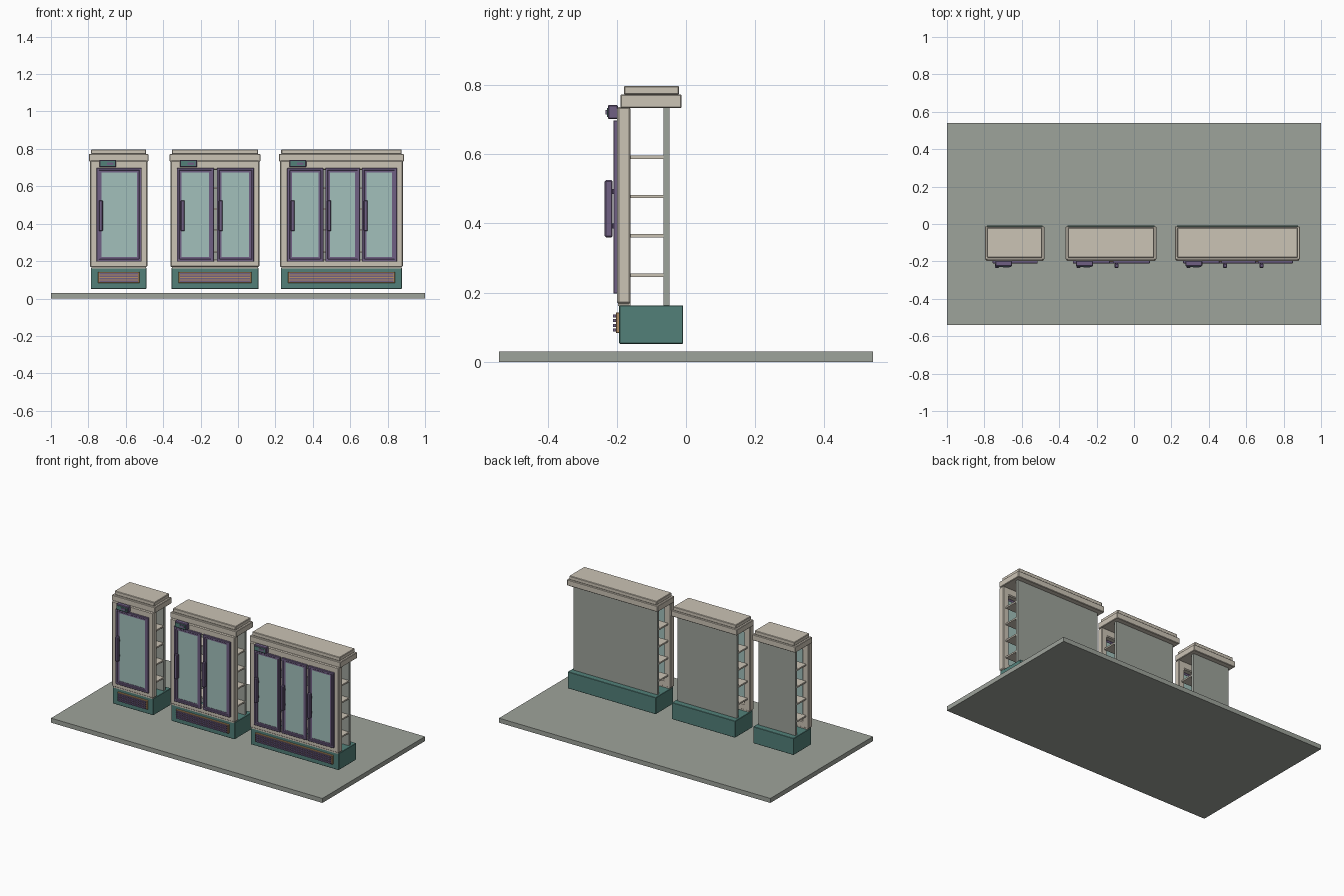
import bpy, bmesh

if "Cube" in bpy.data.objects:
    bpy.data.objects.remove(bpy.data.objects["Cube"])


def material(name, r, g, b):
    m = bpy.data.materials.new(name)
    lin = [((c / 255 + 0.055) / 1.055) ** 2.4 for c in (r, g, b)]
    m.diffuse_color = (*lin, 1)
    m.use_nodes = True
    m.node_tree.nodes["Principled BSDF"].inputs["Base Color"].default_value = m.diffuse_color
    return m


GREY = material("warm grey", 158, 163, 155)
CREAM = material("cream", 203, 195, 181)
TEAL = material("teal", 82, 128, 121)
PURPLE = material("purple", 112, 96, 132)
GLASS = material("pale glass", 162, 192, 187)
TAN = material("tan", 182, 142, 98)


def finish(name, bm, mat, bevel):
    bmesh.ops.recalc_face_normals(bm, faces=bm.faces)
    mesh = bpy.data.meshes.new(name)
    bm.to_mesh(mesh)
    bm.free()
    mesh.materials.append(mat)
    obj = bpy.data.objects.new(name, mesh)
    bpy.context.collection.objects.link(obj)
    if bevel:
        mod = obj.modifiers.new("edge", "BEVEL")
        mod.width = bevel
        mod.segments = 1
    return obj


def box(name, mat, x, y, z, bevel=0.0):
    """Box from (min, max) pairs."""
    bm = bmesh.new()
    bmesh.ops.create_cube(bm, size=1)
    for v in bm.verts:
        v.co = [(lo + hi) / 2 + c * (hi - lo) for c, (lo, hi) in zip(v.co, (x, y, z))]
    return finish(name, bm, mat, bevel)


def ring(name, mat, x, y, z, inner_x, inner_z, bevel=0.0):
    """Rectangular frame facing the front, with a through opening."""
    bm = bmesh.new()

    def loop(xs, zs, yy):
        return [bm.verts.new((xs[i], yy, zs[j])) for i, j in ((0, 0), (1, 0), (1, 1), (0, 1))]

    loops = [loop(x, z, y[0]), loop(inner_x, inner_z, y[0]),
             loop(inner_x, inner_z, y[1]), loop(x, z, y[1])]
    for a, b in zip(loops, loops[1:] + loops[:1]):
        for i in range(4):
            j = (i + 1) % 4
            bm.faces.new((a[i], a[j], b[j], b[i]))
    return finish(name, bm, mat, bevel)


def door(x0, x1, handle_offset):
    z0, z1 = 0.197, 0.698
    # Raised outer trim, then a thinner inner frame around the glass
    ring("door_trim", PURPLE, (x0, x1), (-0.210, -0.196), (z0, z1),
         (x0 + 0.014, x1 - 0.014), (z0 + 0.014, z1 - 0.014), 0.002)
    ring("door_frame", PURPLE, (x0 + 0.013, x1 - 0.013), (-0.206, -0.196),
         (z0 + 0.013, z1 - 0.013), (x0 + 0.026, x1 - 0.026), (z0 + 0.024, z1 - 0.024))
    box("door_glass", GLASS, (x0 + 0.024, x1 - 0.024), (-0.203, -0.198),
        (z0 + 0.022, z1 - 0.022))
    hx = x0 + handle_offset
    box("door_handle", PURPLE, (hx, hx + 0.022), (-0.235, -0.212), (0.36, 0.525), 0.004)
    for hz in (0.385, 0.485):
        box("handle_mount", PURPLE, (hx + 0.005, hx + 0.017), (-0.214, -0.205), (hz, hz + 0.015))


def fridge(cx, half, doors, handle_offset):
    def span(inset):
        return (cx - half + inset, cx + half - inset)

    # Base and its vent grille
    box("base", TEAL, span(0.004), (-0.193, -0.008), (0.052, 0.163), 0.002)
    vx = span(0.042)
    box("vent_plate", TAN, vx, (-0.203, -0.192), (0.083, 0.143), 0.002)
    for i in range(4):
        z = 0.088 + i * 0.0135
        box("vent_slat", PURPLE, (vx[0] + 0.008, vx[1] - 0.008), (-0.211, -0.202), (z, z + 0.0085))
    # Open body: front frame, back panel, shelves
    box("sill", CREAM, span(0.008), (-0.196, -0.16), (0.161, 0.172))
    ring("front_frame", CREAM, span(0), (-0.199, -0.16), (0.168, 0.737),
         (doors[0][0] + 0.012, doors[-1][1] - 0.012), (0.21, 0.686), 0.005)
    box("back_panel", GREY, span(0.018), (-0.065, -0.047), (0.16, 0.737))
    for z in (0.25, 0.365, 0.478, 0.592):
        box("shelf", CREAM, span(0.018), (-0.162, -0.064), (z - 0.005, z + 0.005))
    # Stepped top
    box("cap", CREAM, span(-0.006), (-0.190, -0.013), (0.733, 0.773), 0.003)
    box("cap_top", CREAM, span(0.006), (-0.179, -0.02), (0.772, 0.798), 0.003)
    # Doors
    for i, (a, b) in enumerate(doors):
        door(a, b, handle_offset if i == 0 else 0.009)
    # Temperature display
    sx = cx - half + 0.05
    box("display_box", PURPLE, (sx, sx + 0.09), (-0.226, -0.197), (0.702, 0.742), 0.003)
    box("display_face", TEAL, (sx + 0.006, sx + 0.084), (-0.229, -0.225), (0.708, 0.734))
    box("display_button", PURPLE, (sx + 0.04, sx + 0.075), (-0.232, -0.228), (0.715, 0.728))


# Floor slab
box("floor", GREY, (-1, 1), (-0.54, 0.54), (0, 0.03))

# Single, double and triple door fridges
fridge(-0.638, 0.153, [(-0.756, -0.515)], 0.012)
fridge(-0.123, 0.237, [(-0.327, -0.129), (-0.113, 0.086)], 0.020)
fridge(0.553, 0.328, [(0.263, 0.456), (0.467, 0.652), (0.662, 0.85)], 0.018)
